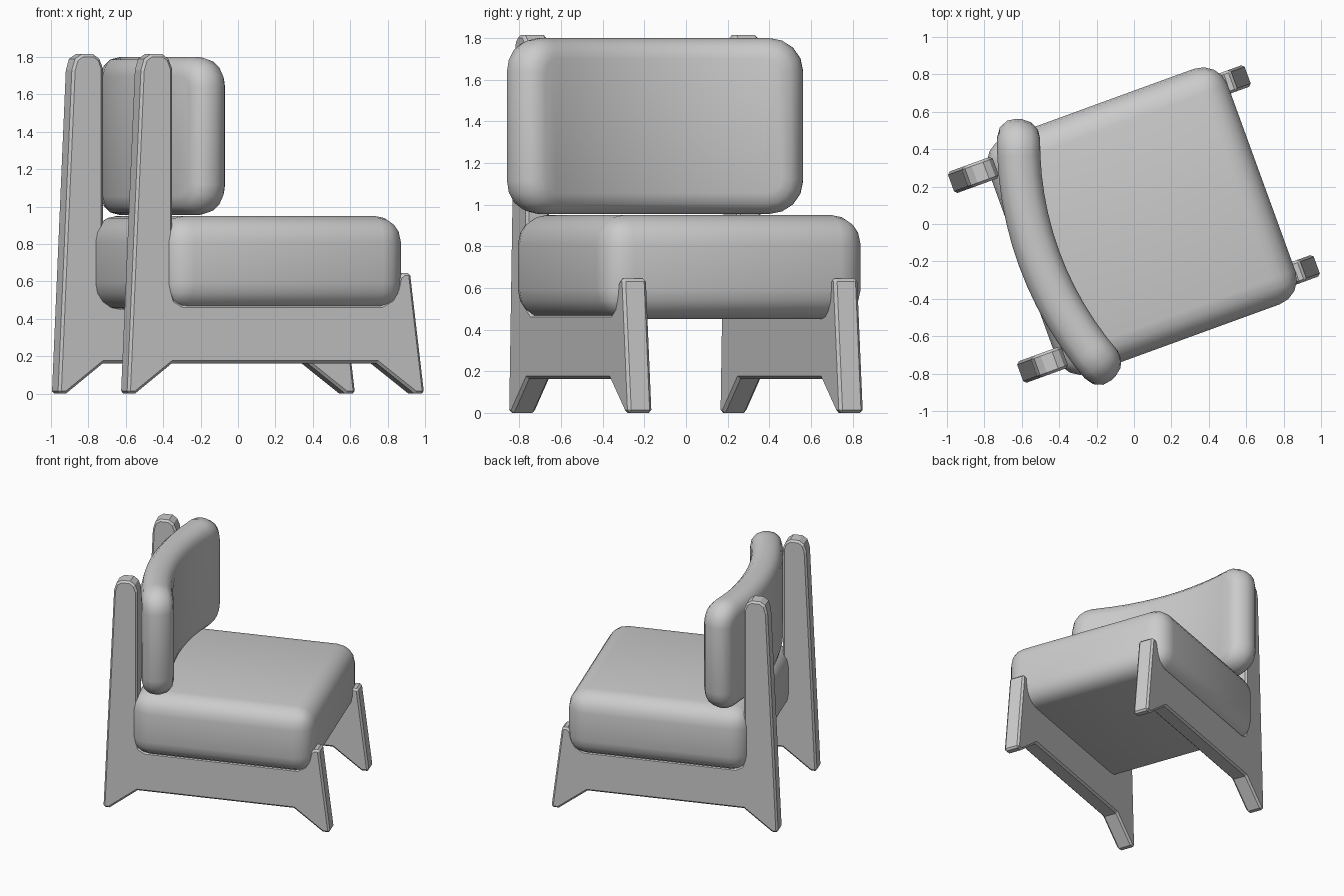
import bpy, bmesh, math

if "Cube" in bpy.data.objects:
    bpy.data.objects.remove(bpy.data.objects["Cube"])

TURN = math.radians(20)  # whole chair is turned about z


def finish(name, bm, smooth=True):
    bmesh.ops.recalc_face_normals(bm, faces=bm.faces)
    me = bpy.data.meshes.new(name)
    bm.to_mesh(me)
    bm.free()
    ob = bpy.data.objects.new(name, me)
    bpy.context.collection.objects.link(ob)
    ob.rotation_euler.z = TURN
    if smooth:
        bpy.context.view_layer.objects.active = ob
        ob.select_set(True)
        bpy.ops.object.shade_smooth_by_angle(angle=math.radians(35))
        ob.select_set(False)
    return ob


def box(u0, u1, v0, v1, z0, z1):
    bm = bmesh.new()
    bmesh.ops.create_cube(bm, size=1)
    for v in bm.verts:
        v.co.x = (u0 + u1) / 2 + v.co.x * (u1 - u0)
        v.co.y = (v0 + v1) / 2 + v.co.y * (v1 - v0)
        v.co.z = (z0 + z1) / 2 + v.co.z * (z1 - z0)
    return bm


def bevel(bm, edges, width, segs):
    bmesh.ops.bevel(bm, geom=edges, offset=width, segments=segs, profile=0.5,
                    affect='EDGES', clamp_overlap=True)


# Side frames: one cut-out board each side (depth, height)
PROFILE = [(-0.845, 0), (-0.80, 0), (-0.59, 0.162), (0.575, 0.162), (0.79, 0),
           (0.845, 0), (0.765, 0.645), (0.725, 0.645), (0.70, 0.625),
           (0.685, 0.56), (0.655, 0.505), (0.60, 0.475), (-0.53, 0.475),
           (-0.575, 0.50), (-0.59, 0.55), (-0.59, 1.74), (-0.61, 1.79),
           (-0.645, 1.815), (-0.71, 1.815), (-0.748, 1.79), (-0.766, 1.73)]
for side, label in ((-1, "right"), (1, "left")):
    bm = bmesh.new()
    face = bm.faces.new([bm.verts.new((u, side * 0.54 - 0.061, z)) for u, z in PROFILE])
    ext = bmesh.ops.extrude_face_region(bm, geom=[face])
    for v in ext["geom"]:
        if isinstance(v, bmesh.types.BMVert):
            v.co.y += 0.122
    ob = finish("side_frame_" + label, bm, smooth=False)
    mod = ob.modifiers.new("edge_bevel", 'BEVEL')
    mod.width = 0.014
    mod.segments = 1
    mod.limit_method = 'ANGLE'
    mod.angle_limit = math.radians(60)

# Seat cushion
bm = box(-0.635, 0.725, -0.67, 0.67, 0.45, 0.95)
bevel(bm, bm.edges[:], 0.14, 4)
finish("seat_cushion", bm)

# Back cushion: rounded slab bent into a shallow arc
bm = box(-0.115, 0.115, -0.745, 0.745, 0.955, 1.80)
bevel(bm, [e for e in bm.edges if abs(e.verts[0].co.x - e.verts[1].co.x) > 0.1], 0.16, 4)
bevel(bm, [e for e in bm.edges if abs(e.verts[0].co.x - e.verts[1].co.x) < 1e-4], 0.10, 3)
for i in range(-5, 6):
    bmesh.ops.bisect_plane(bm, geom=bm.verts[:] + bm.edges[:] + bm.faces[:],
                           plane_co=(0, i * 0.11, 0), plane_no=(0, 1, 0))
R = 1.75
for v in bm.verts:
    a = v.co.y / R
    rad = R - v.co.x
    v.co.x = -0.54 + R - rad * math.cos(a)
    v.co.y = rad * math.sin(a) * 1.02
finish("back_cushion", bm)
